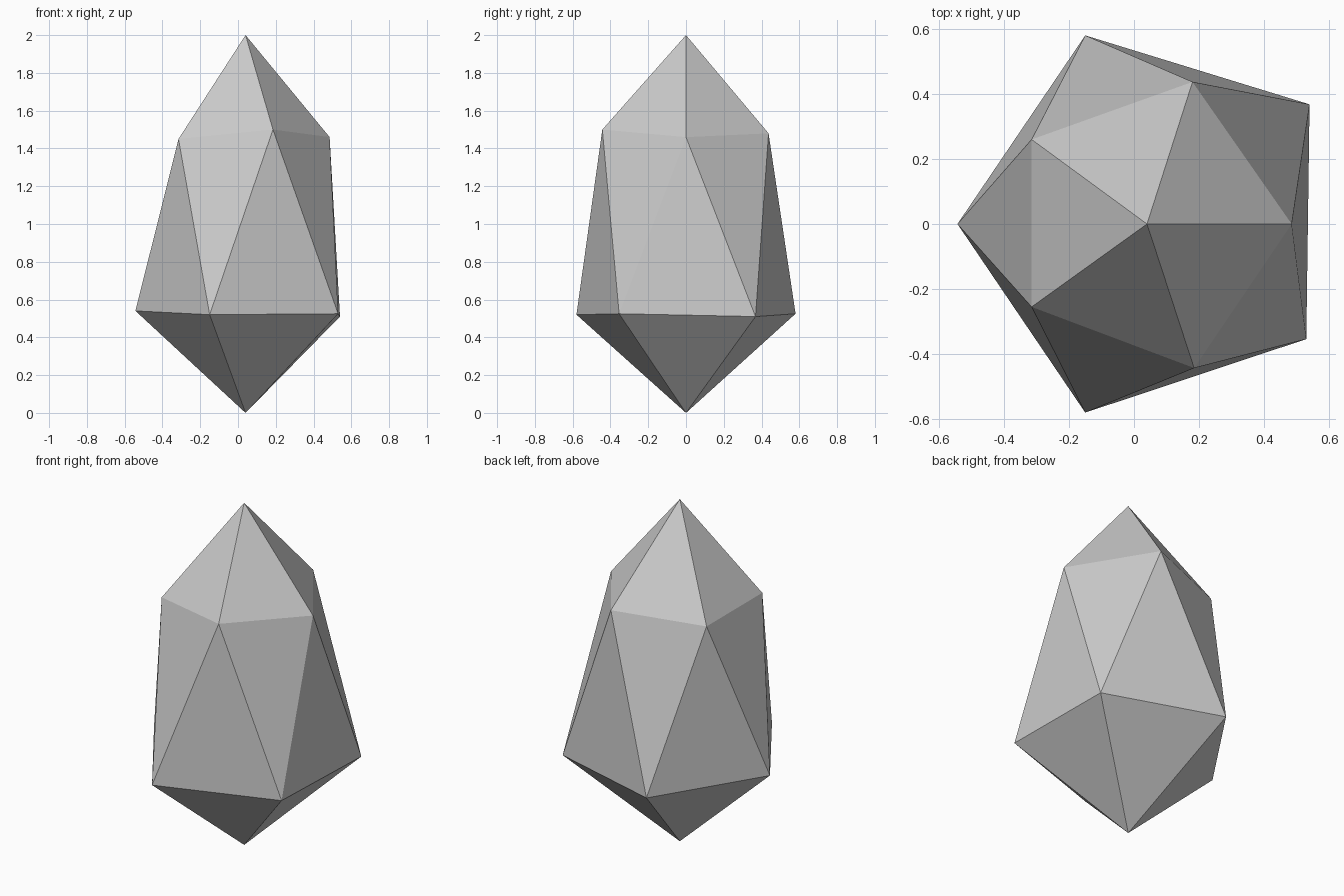
import bpy
import bmesh

cube = bpy.data.objects.get("Cube")
if cube:
    bpy.data.objects.remove(cube, do_unlink=True)

# Plain grey stone
stone = bpy.data.materials.new("grey_stone")
stone.use_nodes = True
colour = (0.6, 0.6, 0.6, 1)
stone.diffuse_color = colour
stone.node_tree.nodes["Principled BSDF"].inputs["Base Color"].default_value = colour

# Two staggered five-point rings between a peak and a foot
upper = [(0.485, 0, 1.46), (0.18, 0.437, 1.48), (-0.315, 0.26, 1.45),
         (-0.315, -0.255, 1.45), (0.185, -0.443, 1.5)]
lower = [(0.54, 0.368, 0.51), (-0.15, 0.58, 0.525), (-0.543, 0, 0.54),
         (-0.15, -0.58, 0.52), (0.53, -0.354, 0.525)]

bm = bmesh.new()
peak = bm.verts.new((0.04, 0, 2))
foot = bm.verts.new((0.04, 0, 0))
up = [bm.verts.new(p) for p in upper]
low = [bm.verts.new(p) for p in lower]

# Cap, waist and base facets for each fifth of the stone
for i in range(5):
    j = (i + 1) % 5
    bm.faces.new((peak, up[i], up[j]))
    bm.faces.new((up[i], low[i], up[j]))
    bm.faces.new((low[i], low[j], up[j]))
    bm.faces.new((foot, low[j], low[i]))
bmesh.ops.recalc_face_normals(bm, faces=bm.faces)

mesh = bpy.data.meshes.new("faceted_stone")
bm.to_mesh(mesh)
bm.free()
mesh.materials.append(stone)
rock = bpy.data.objects.new("faceted_stone", mesh)
bpy.context.collection.objects.link(rock)
